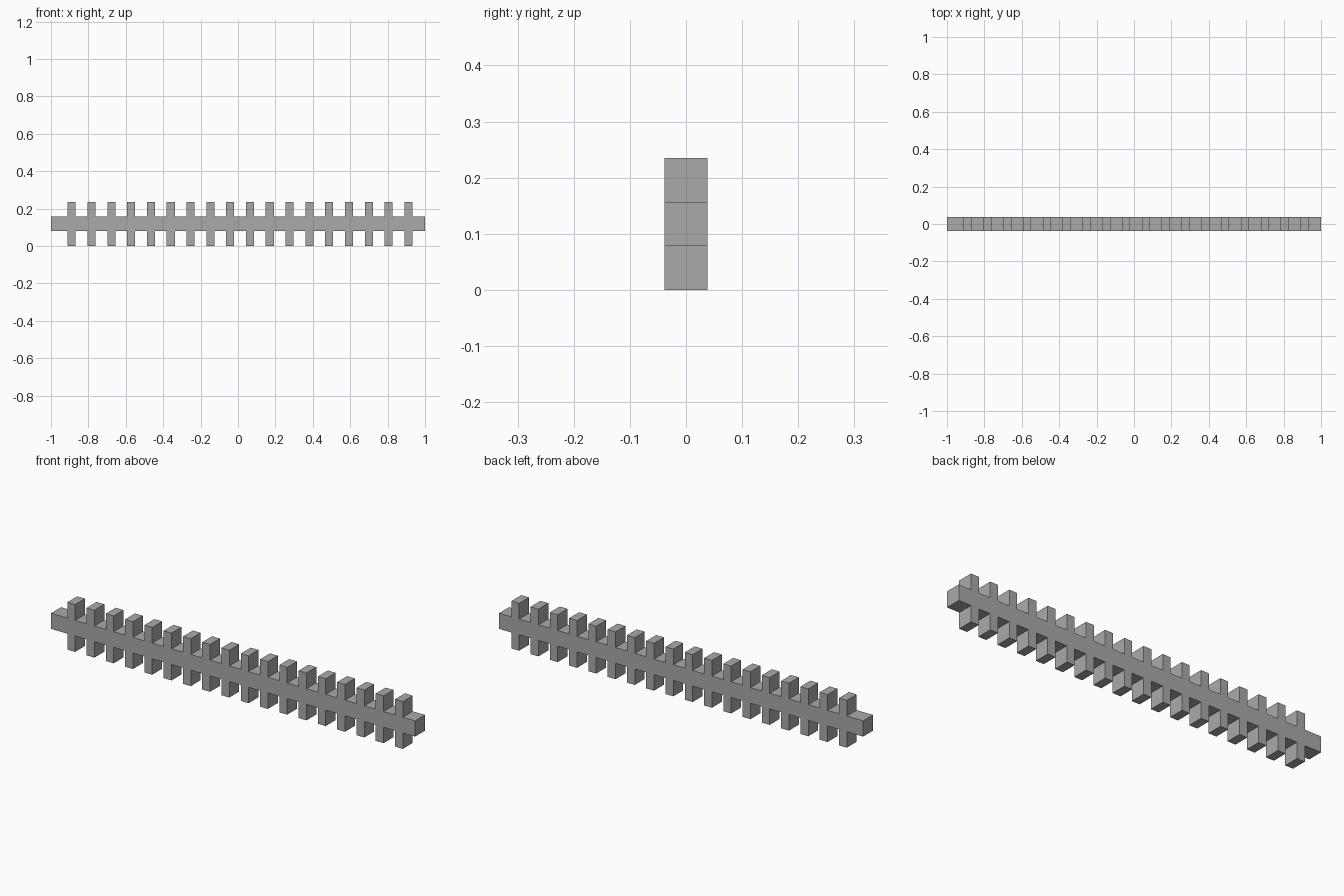
import bpy
import bmesh

# Remove the default object
cube = bpy.data.objects.get("Cube")
if cube:
    bpy.data.objects.remove(cube, do_unlink=True)

TEETH = 18
FIRST = -0.889
PITCH = 1.8 / (TEETH - 1)
HALF_TOOTH = 0.0215
HALF_DEPTH = 0.0387
LOW, HIGH, TOP = 0.079, 0.157, 0.235

# Plain grey material
grey = bpy.data.materials.new("plain_grey")
colour = (0.4, 0.4, 0.4, 1)
grey.use_nodes = True
grey.diffuse_color = colour
grey.node_tree.nodes["Principled BSDF"].inputs["Base Color"].default_value = colour


def toothed_edge(base, tip):
    """Outline of one toothed edge, from the right end to the left end."""
    points = [(-1, base)]
    for i in range(TEETH):
        x = FIRST + i * PITCH
        a, b = x - HALF_TOOTH, x + HALF_TOOTH
        points += [(a, base), (a, tip), (b, tip), (b, base)]
    return points + [(1, base)]


# Double-sided rack: one toothed outline extruded front to back
outline = toothed_edge(LOW, 0) + toothed_edge(HIGH, TOP)[::-1]
bm = bmesh.new()
face = bm.faces.new([bm.verts.new((x, -HALF_DEPTH, z)) for x, z in outline])
extruded = bmesh.ops.extrude_face_region(bm, geom=[face])["geom"]
moved = [v for v in extruded if isinstance(v, bmesh.types.BMVert)]
bmesh.ops.translate(bm, verts=moved, vec=(0, 2 * HALF_DEPTH, 0))
bmesh.ops.recalc_face_normals(bm, faces=bm.faces)

mesh = bpy.data.meshes.new("toothed_bar")
bm.to_mesh(mesh)
bm.free()
mesh.materials.append(grey)
bar = bpy.data.objects.new("toothed_bar", mesh)
bpy.context.collection.objects.link(bar)
